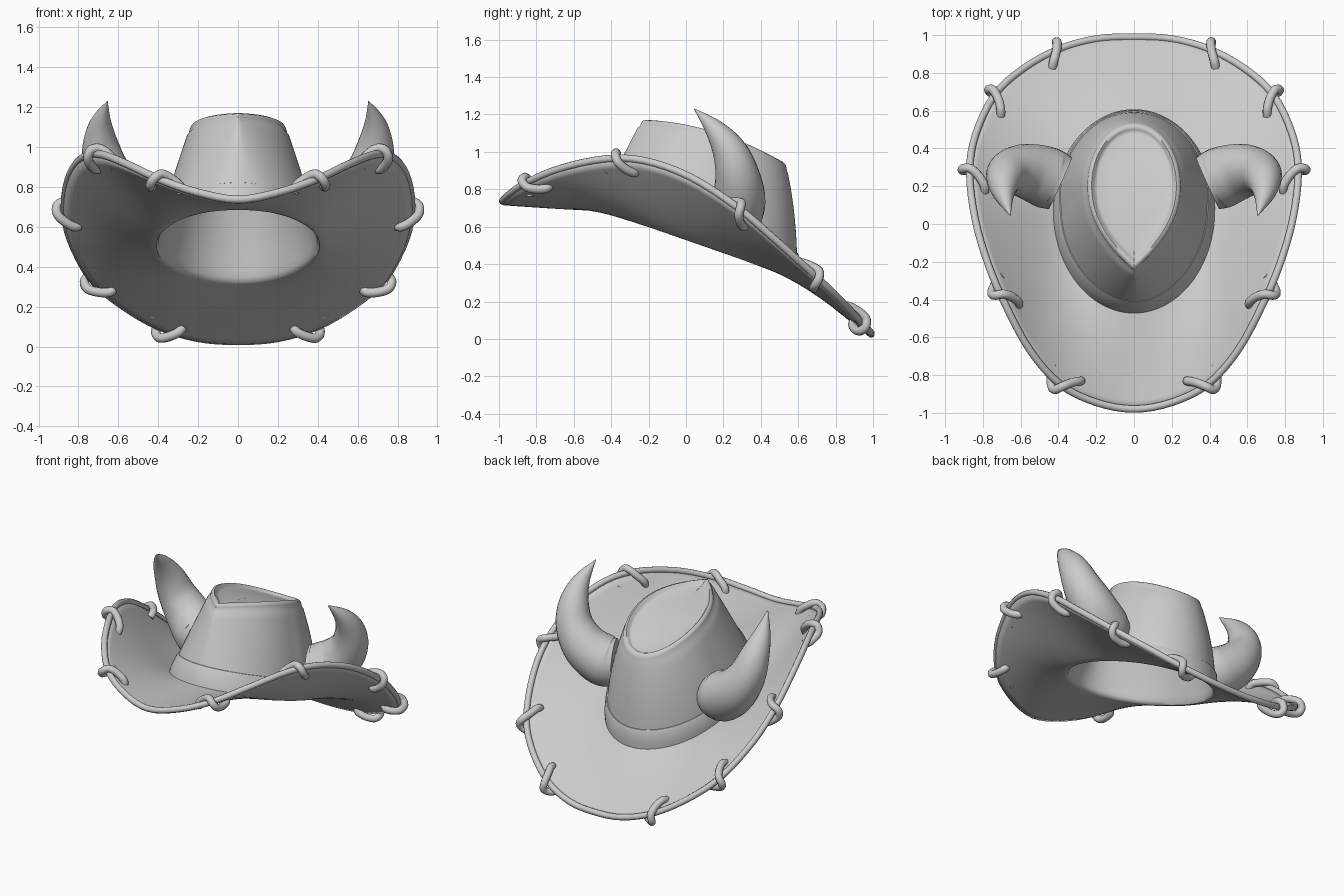
import bpy, math
from mathutils import Vector

if "Cube" in bpy.data.objects:
    bpy.data.objects.remove(bpy.data.objects["Cube"])

grey = bpy.data.materials.new("warm_grey")
grey.diffuse_color = (0.6, 0.6, 0.6, 1)
grey.use_nodes = True
grey.node_tree.nodes["Principled BSDF"].inputs["Base Color"].default_value = grey.diffuse_color


def make(name, verts, faces, angle=40):
    me = bpy.data.meshes.new(name)
    me.from_pydata([tuple(v) for v in verts], [], faces)
    me.materials.append(grey)
    ob = bpy.data.objects.new(name, me)
    bpy.context.collection.objects.link(ob)
    bpy.ops.object.select_all(action='DESELECT')
    ob.select_set(True)
    bpy.context.view_layer.objects.active = ob
    bpy.ops.object.mode_set(mode='EDIT')
    bpy.ops.mesh.select_all(action='SELECT')
    bpy.ops.mesh.remove_doubles(threshold=0.0001)
    bpy.ops.mesh.normals_make_consistent(inside=False)
    bpy.ops.object.mode_set(mode='OBJECT')
    bpy.ops.object.shade_smooth_by_angle(angle=math.radians(angle))
    return ob


def loft(name, rings, closed=False, angle=40):
    """Skin a list of equal-length closed rings."""
    n, m = len(rings[0]), len(rings)
    faces = [(i * n + j, i * n + (j + 1) % n, (i + 1) % m * n + (j + 1) % n, (i + 1) % m * n + j)
             for i in range(m if closed else m - 1) for j in range(n)]
    return make(name, [v for r in rings for v in r], faces, angle)


def spline(pts, closed, per):
    """Catmull-Rom through points of any dimension."""
    n, out = len(pts), []
    for i in range(n if closed else n - 1):
        p = [pts[k % n] if closed else pts[max(0, min(n - 1, k))] for k in range(i - 1, i + 3)]
        for s in range(per):
            t = s / per
            out.append([0.5 * (2 * b + (c - a) * t + (2 * a - 5 * b + 4 * c - d) * t * t
                               + (3 * b - a - 3 * c + d) * t ** 3) for a, b, c, d in zip(*p)])
    return out if closed else out + [list(pts[-1])]


def tube(name, path, radii, closed, sides=12):
    """Sweep a circle along a path; closed paths are planar enough to use a fixed up axis."""
    path = [Vector(p) for p in path]
    n, rings, ref = len(path), [], None
    for i, p in enumerate(path):
        a = path[(i - 1) % n] if closed else path[max(i - 1, 0)]
        b = path[(i + 1) % n] if closed else path[min(i + 1, n - 1)]
        t = (b - a).normalized()
        if closed:
            ref = Vector((0, 0, 1))
        elif ref is None:
            ref = t.orthogonal()
        ref = (ref - t * ref.dot(t)).normalized()
        w = t.cross(ref)
        rings.append([p + radii[i] * (math.cos(q) * ref + math.sin(q) * w)
                      for q in (2 * math.pi * k / sides for k in range(sides))])
    if not closed:                       # close both ends
        rings = [[path[0]] * sides] + rings + [[path[-1]] * sides]
    return loft(name, rings, closed, 60)


# rim line, front centre to back centre, then mirrored
half = [(0, -.98, .725), (.2, -.945, .76), (.39, -.85, .825), (.55, -.67, .90), (.68, -.43, .95),
        (.77, -.22, .94), (.84, .02, .855), (.87, .27, .695), (.84, .47, .525), (.74, .68, .335),
        (.59, .82, .20), (.4, .925, .09), (.2, .98, .03), (0, .99, .015)]
rim = [Vector(p) for p in spline(half + [(-x, y, z) for x, y, z in half[-2:0:-1]], True, 4)]
angles = [math.atan2((p.y - .065) / .52, p.x / .405) for p in rim]


def base_ring(a):
    x, y = .41 * math.cos(a), .065 + .52 * math.sin(a)
    return Vector((x, y, 0.535 - 0.35 * y))


def top_ring(a, scale=1.0, drop=0.0):
    c, s = math.cos(a), math.sin(a)
    if s >= 0:
        x, y = .235 * c, .2 + .325 * s
    else:
        x, y = math.copysign(.235 * (1 - abs(s) ** 2.1), c), .2 + .43 * s
    x, y = x * scale, .18 + (y - .18) * scale
    return Vector((x, y, 1.135 - .2 * y - .36 * y * y - drop))


def crown_point(a, w):
    b, t = base_ring(a), top_ring(a)
    p = b.lerp(t, w ** (1.1 + 1.2 * max(math.sin(a), 0)))
    p.z = b.z + (t.z - b.z) * w
    return p


def brim_point(i, t):
    a, b = base_ring(angles[i]), rim[i]
    p = a.lerp(b, t)
    p.z = a.z + (b.z - a.z) * t ** (1.25 - .2 * max(math.sin(angles[i]), 0))
    return p


# crown and brim: one shell from the top centre, down the sides and out to the rim
idx = range(len(rim))
rings = [[top_ring(a, s, d) for a in angles] for s, d in (
    (0, .034), (.3, .034), (.6, .032), (.85, .026), (.91, .02), (.94, .008),
    (.965, 0), (.99, .003), (1.005, .014), (1.015, .03))]
rings += [[crown_point(a, k / 12) for a in angles] for k in range(11, 0, -1)]
rings += [[crown_point(a, .03) for a in angles]]
rings += [[crown_point(angles[i], .006).lerp(brim_point(i, .02), .5) for i in idx]]
rings += [[brim_point(i, t) for i in idx] for t in [.04] + [k / 12 for k in range(1, 13)]]
hat = loft("crown_and_brim", rings, False, 70)
mod = hat.modifiers.new("thickness", 'SOLIDIFY')
mod.thickness, mod.offset = 0.02, 0

# cord lying on the upper edge of the rim
up = Vector((0, 0, .012))
tube("rim_cord", [p + up for p in rim], [0.02] * len(rim), True, 10)


# hat band around the foot of the crown
def band_point(a, h, out):
    q = crown_point(a, h / (top_ring(a).z - base_ring(a).z))
    return q + out * Vector((math.cos(a) / .405, math.sin(a) / .52, 0)).normalized()


loft("hat_band", [[band_point(a, h, o) for a in angles] for h, o in
                  ((0, 0), (0, .02), (.04, .023), (.115, .02), (.128, .015), (.13, 0))], True)

# curved tapering horns: x, y, z, radius
horn = spline([(.39, .215, .66, .15), (.46, .245, .67, .163),
               (.57, .28, .75, .146), (.655, .275, .87, .120), (.688, .235, 1.0, .094),
               (.688, .155, 1.12, .055), (.655, .045, 1.23, .002)], False, 5)
for side, sx in (("right", 1), ("left", -1)):
    tube(side + "_horn", [(sx * x, y, z) for x, y, z, r in horn], [r for *_, r in horn], False, 24)

# lacing hooks: offsets outward, towards the front, and along the brim normal
hook = spline([(-.09, .09, .0), (-.072, .075, .03), (-.03, .035, .042), (.02, 0, .037),
               (.043, -.012, 0), (.02, -.03, -.034), (-.03, -.06, -.036),
               (-.07, -.085, -.022), (-.085, -.092, .0)], False, 4)
for k, y in enumerate((-.85, -.38, .29, .67, .92)):
    i = min(range(len(rim) // 2), key=lambda j: abs(rim[j].y - y))
    t = (rim[i - 1] - rim[i + 1]).normalized()
    out = rim[i] - brim_point(i, .85)
    out = (out - t * out.dot(t)).normalized()
    nrm = out.cross(t)
    nrm = nrm if nrm.z > 0 else -nrm
    path = [rim[i] + out * o + t * f + nrm * u for o, f, u in hook]
    for side, sx in (("right", 1), ("left", -1)):
        tube(f"{side}_lacing_hook_{k + 1}", [(sx * p.x, p.y, p.z) for p in path],
             [0.024] * len(path), False, 10)
